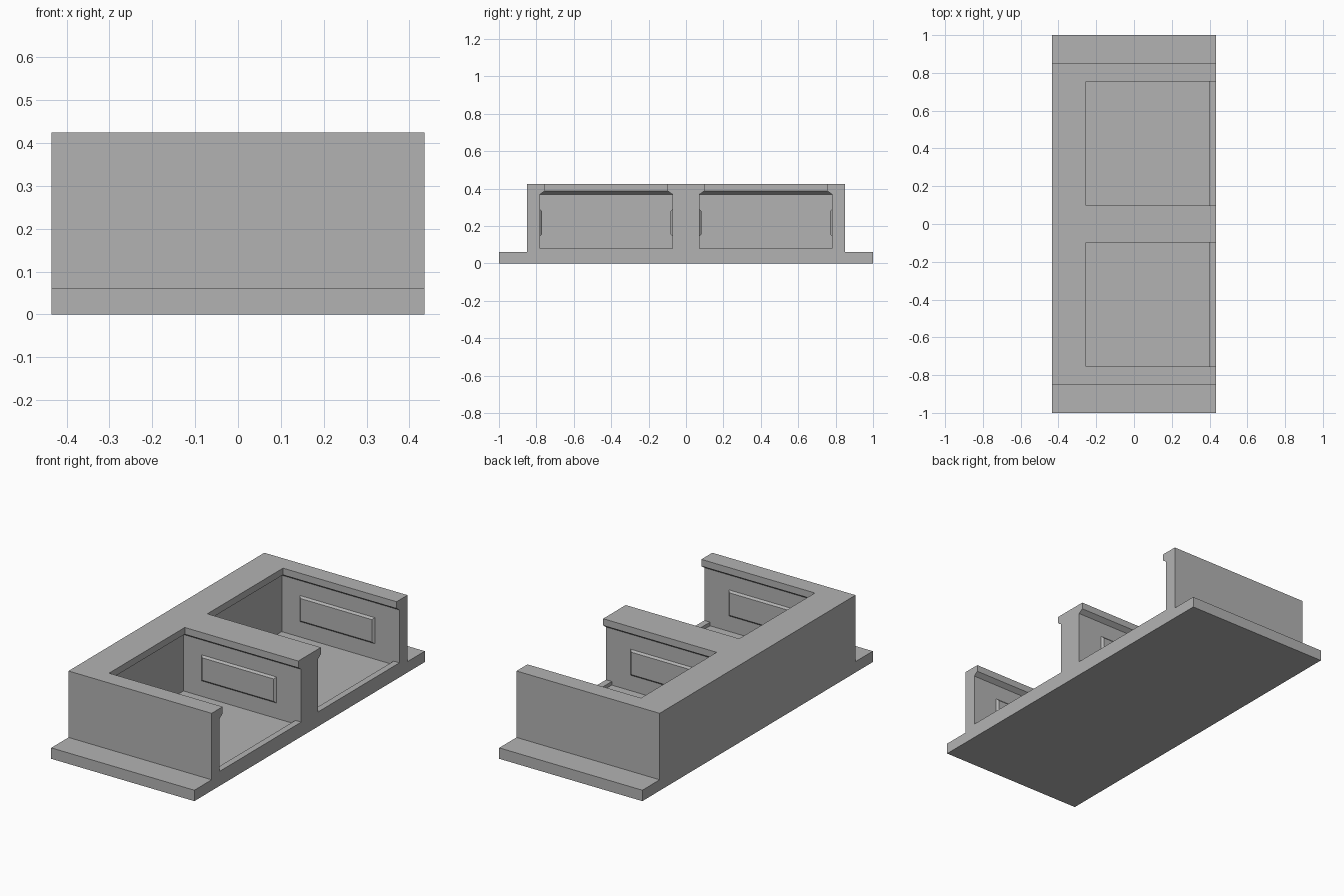
import bpy, bmesh

if "Cube" in bpy.data.objects:
    bpy.data.objects.remove(bpy.data.objects["Cube"], do_unlink=True)

grey = bpy.data.materials.new("plain grey")
grey.use_nodes = True
GREY = (0.45, 0.45, 0.45, 1)
grey.diffuse_color = GREY
grey.node_tree.nodes["Principled BSDF"].inputs["Base Color"].default_value = GREY


def loft(name, rings):
    """Closed solid through rings of equal point count."""
    bm = bmesh.new()
    loops = [[bm.verts.new(p) for p in ring] for ring in rings]
    n = len(loops[0])
    for a, b in zip(loops, loops[1:]):
        for i in range(n):
            j = (i + 1) % n
            bm.faces.new((a[i], a[j], b[j], b[i]))
    bm.faces.new(loops[0])
    bm.faces.new(loops[-1])
    bmesh.ops.recalc_face_normals(bm, faces=bm.faces)
    mesh = bpy.data.meshes.new(name)
    bm.to_mesh(mesh)
    bm.free()
    mesh.materials.append(grey)
    obj = bpy.data.objects.new(name, mesh)
    bpy.context.collection.objects.link(obj)
    return obj


def rect(x0, x1, y0, y1, z):
    return [(x0, y0, z), (x1, y0, z), (x1, y1, z), (x0, y1, z)]


HALF_X, END, WALL, TOP, FLOOR = 0.435, 1.0, 0.85, 0.425, 0.06
BAY_BACK, BAY_IN, BAY_OUT, LIP = -0.28, 0.073, 0.78, 0.025

# Stepped body, extruded across the width
profile = [(-END, 0), (END, 0), (END, FLOOR), (WALL, FLOOR),
           (WALL, TOP), (-WALL, TOP), (-WALL, FLOOR), (-END, FLOOR)]
body = loft("body", [[(x, y, z) for y, z in profile] for x in (-HALF_X, HALF_X)])

# Two open bays, narrowing under the overhanging lip
for side in (-1, 1):
    rings = []
    for z, inset in ((FLOOR, 0), (0.37, 0), (0.388, LIP), (0.6, LIP)):
        rings.append(rect(BAY_BACK + inset, 0.6,
                          side * (BAY_IN + inset), side * (BAY_OUT - inset), z))
    cutter = loft("bay_cutter", rings)
    cutter.hide_render = True
    mod = body.modifiers.new("bay", "BOOLEAN")
    mod.operation = "DIFFERENCE"
    mod.solver = "EXACT"
    mod.object = cutter
    bpy.context.view_layer.objects.active = body
    bpy.ops.object.modifier_apply(modifier=mod.name)
    bpy.data.objects.remove(cutter, do_unlink=True)

# Sills and bevelled wall panels
for side, label in ((-1, "front"), (1, "back")):
    y0, y1 = side * BAY_IN, side * BAY_OUT
    loft(label + "_sill", [rect(0.40, HALF_X, y0, y1, z) for z in (FLOOR, 0.08)])
    for y, out, place in ((y0, side, "inner"), (y1, -side, "outer")):
        rings = []
        for depth, inset in ((0, 0), (0.01, 0.01)):
            x0, x1 = -0.17 + inset, 0.285 - inset
            z0, z1 = 0.145 + inset, 0.288 - inset
            yy = y + out * depth
            rings.append([(x0, yy, z0), (x1, yy, z0), (x1, yy, z1), (x0, yy, z1)])
        loft(f"{label}_{place}_panel", rings)
